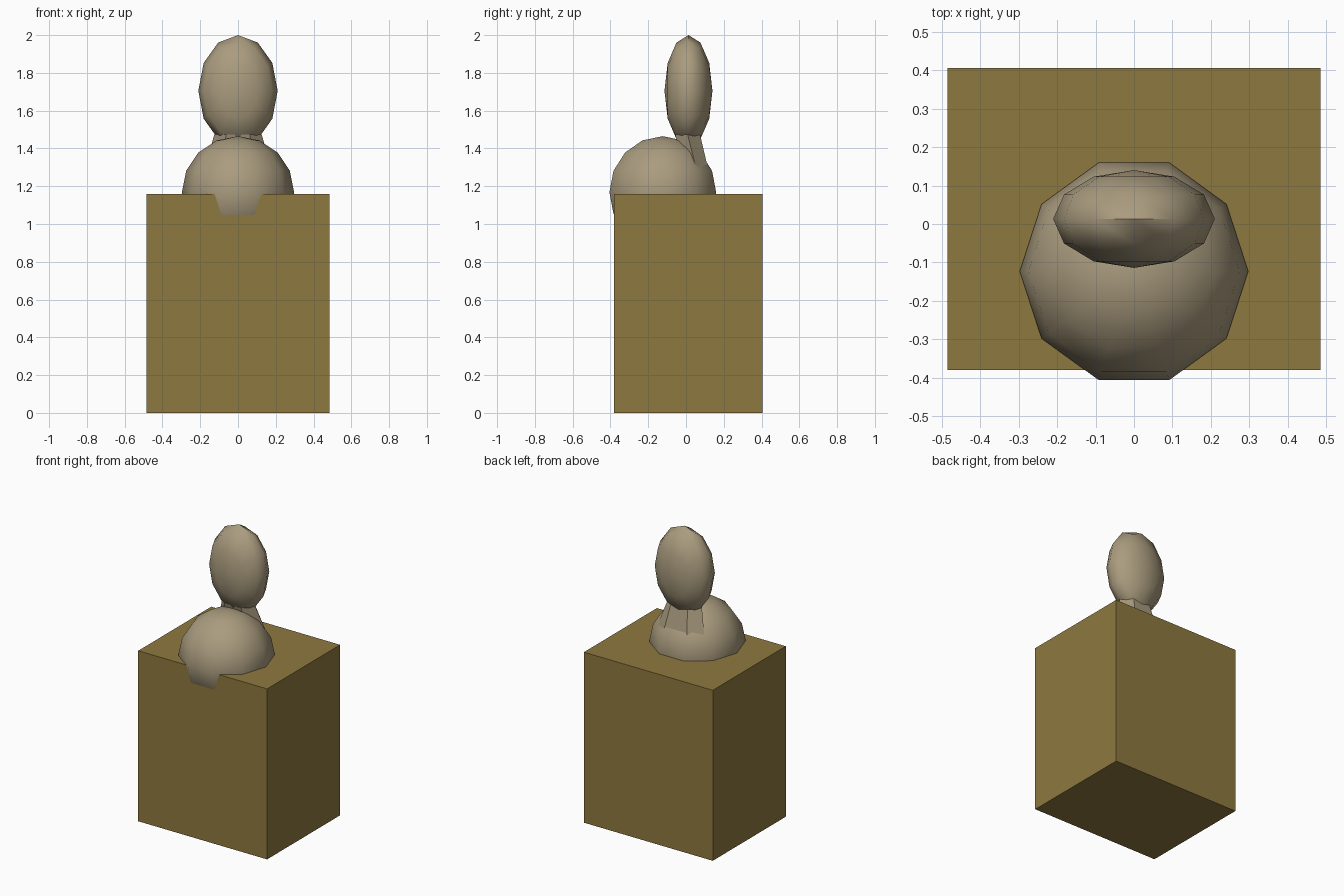
import bpy, bmesh
from math import pi, cos, sin, radians
from mathutils import Matrix, Vector

if "Cube" in bpy.data.objects:
    bpy.data.objects.remove(bpy.data.objects["Cube"])


def material(name, rgb):
    m = bpy.data.materials.new(name)
    m.diffuse_color = (*rgb, 1)
    m.use_nodes = True
    m.node_tree.nodes["Principled BSDF"].inputs["Base Color"].default_value = m.diffuse_color
    return m


wood = material("brown", (0.27, 0.19, 0.05))
clay = material("tan", (0.40, 0.33, 0.21))


def finish(name, bm, mat, smooth=None):
    bmesh.ops.recalc_face_normals(bm, faces=bm.faces)
    me = bpy.data.meshes.new(name)
    bm.to_mesh(me)
    bm.free()
    me.materials.append(mat)
    ob = bpy.data.objects.new(name, me)
    bpy.context.collection.objects.link(ob)
    if smooth:
        bpy.ops.object.select_all(action='DESELECT')
        ob.select_set(True)
        bpy.context.view_layer.objects.active = ob
        bpy.ops.object.shade_smooth_by_angle(angle=radians(smooth))
    return ob


def ball(name, segments, rings, center, radii, turn):
    bm = bmesh.new()
    bmesh.ops.create_uvsphere(bm, u_segments=segments, v_segments=rings, radius=1)
    bmesh.ops.transform(bm, verts=bm.verts,
                        matrix=Matrix.Translation(center) @ Matrix.Diagonal((*radii, 1)) @ turn)
    return finish(name, bm, clay, 60)


# Pedestal block
bm = bmesh.new()
bmesh.ops.create_cube(bm, size=1)
bmesh.ops.transform(bm, verts=bm.verts,
                    matrix=Matrix.Translation((0, 0.0125, 0.58)) @ Matrix.Diagonal((0.97, 0.785, 1.16, 1)))
finish("pedestal", bm, wood)

# Rounded shoulders, sunk halfway into the pedestal
ball("shoulders", 10, 8, (0, -0.123, 1.168), (0.297, 0.297, 0.297), Matrix.Rotation(pi / 2, 4, 'Z'))

# Flattened oval head, poles facing front and back
ball("head", 12, 6, (0, 0.013, 1.705), (0.21, 0.127, 0.295), Matrix.Rotation(pi / 2, 4, 'X'))

# Six-sided neck, flaring and leaning back towards the bottom
bm = bmesh.new()
rings = []
for z, y, rx, ry in ((1.25, 0.065, 0.19, 0.062), (1.475, 0.008, 0.125, 0.066)):
    rings.append([bm.verts.new((rx * cos(i * pi / 3), y + ry * sin(i * pi / 3) / sin(pi / 3), z))
                  for i in range(6)])
for i in range(6):
    j = (i + 1) % 6
    bm.faces.new((rings[0][i], rings[0][j], rings[1][j], rings[1][i]))
for r in rings:
    bm.faces.new(r)
finish("neck", bm, clay, 30)
